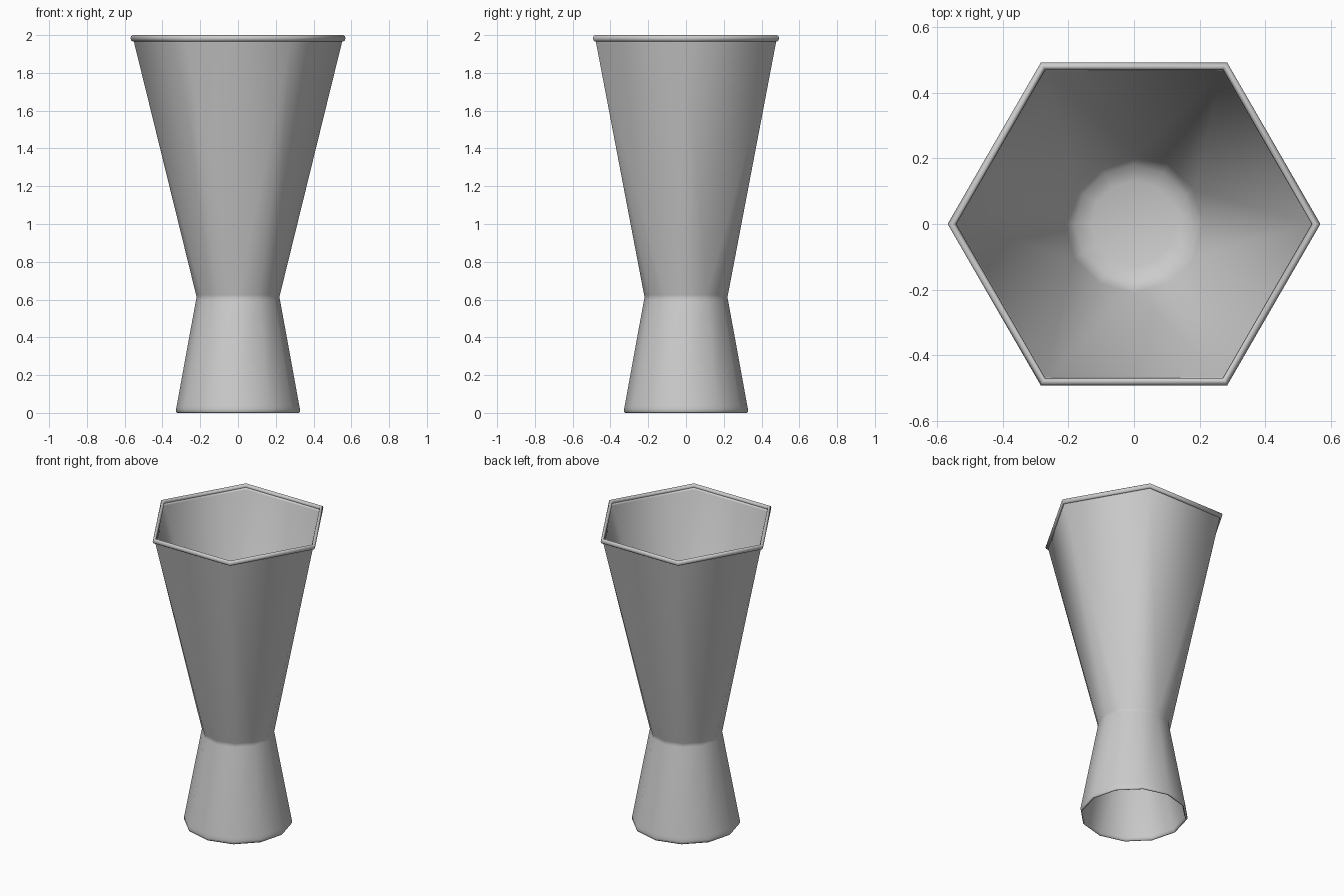
import bpy, bmesh
from math import cos, sin, pi

cube = bpy.data.objects.get("Cube")
if cube:
    bpy.data.objects.remove(cube)

steel = bpy.data.materials.new("brushed_grey")
steel.use_nodes = True
GREY = (0.6, 0.6, 0.6, 1)
steel.diffuse_color = GREY
steel.node_tree.nodes["Principled BSDF"].inputs["Base Color"].default_value = GREY


def ring(bm, sides, r, z):
    """Polygon of vertices; a single point when the radius is zero."""
    if r == 0:
        return [bm.verts.new((0, 0, z))]
    return [bm.verts.new((r * cos(2 * pi * i / sides), r * sin(2 * pi * i / sides), z))
            for i in range(sides)]


def bridge(bm, a, b):
    """Join two rings of equal size, of 12 and 6, or a ring and a point."""
    if len(a) < len(b):
        a, b = b, a
    n, m = len(a), len(b)
    for i in range(n):
        j = (i + 1) % n
        if m == 1:
            bm.faces.new((a[i], a[j], b[0]))
        elif m == n:
            bm.faces.new((a[i], a[j], b[j], b[i]))
        else:
            h, k = i // 2, (i // 2 + 1) % m
            if i % 2 == 0:
                bm.faces.new((a[i], a[j], b[h]))
                bm.faces.new((a[j], b[k], b[h]))
            else:
                bm.faces.new((a[i], a[j], b[k]))


def build(name, profile, closed=False):
    bm = bmesh.new()
    rings = [ring(bm, *p) for p in profile]
    for a, b in zip(rings, rings[1:]):
        bridge(bm, a, b)
    if closed:
        bridge(bm, rings[-1], rings[0])
    bmesh.ops.recalc_face_normals(bm, faces=bm.faces)
    mesh = bpy.data.meshes.new(name)
    bm.to_mesh(mesh)
    bm.free()
    mesh.shade_smooth()
    mesh.materials.append(steel)
    obj = bpy.data.objects.new(name, mesh)
    bpy.context.collection.objects.link(obj)
    return obj


# Double cup: ceiling of the small cup, round foot, waist, hexagonal bowl, bowl floor
build("double_cup", [
    (12, 0, 0.59), (12, 0.18, 0.585), (12, 0.2, 0.56), (12, 0.31, 0.02),
    (12, 0.315, 0.003), (12, 0.322, 0), (12, 0.327, 0.006), (12, 0.328, 0.02),
    (12, 0.324, 0.04), (12, 0.222, 0.6), (12, 0.219, 0.612), (12, 0.222, 0.625),
    (6, 0.55, 1.96), (6, 0.553, 1.975), (6, 0.545, 1.98), (6, 0.54, 1.965),
    (12, 0.21, 0.68), (12, 0.18, 0.645), (12, 0.13, 0.63), (12, 0, 0.625)])

# Rolled bead around the mouth
build("rim", [(6, 0.556 + 0.013 * cos(t * pi / 4), 1.983 + 0.017 * sin(t * pi / 4))
              for t in range(8)], closed=True)
